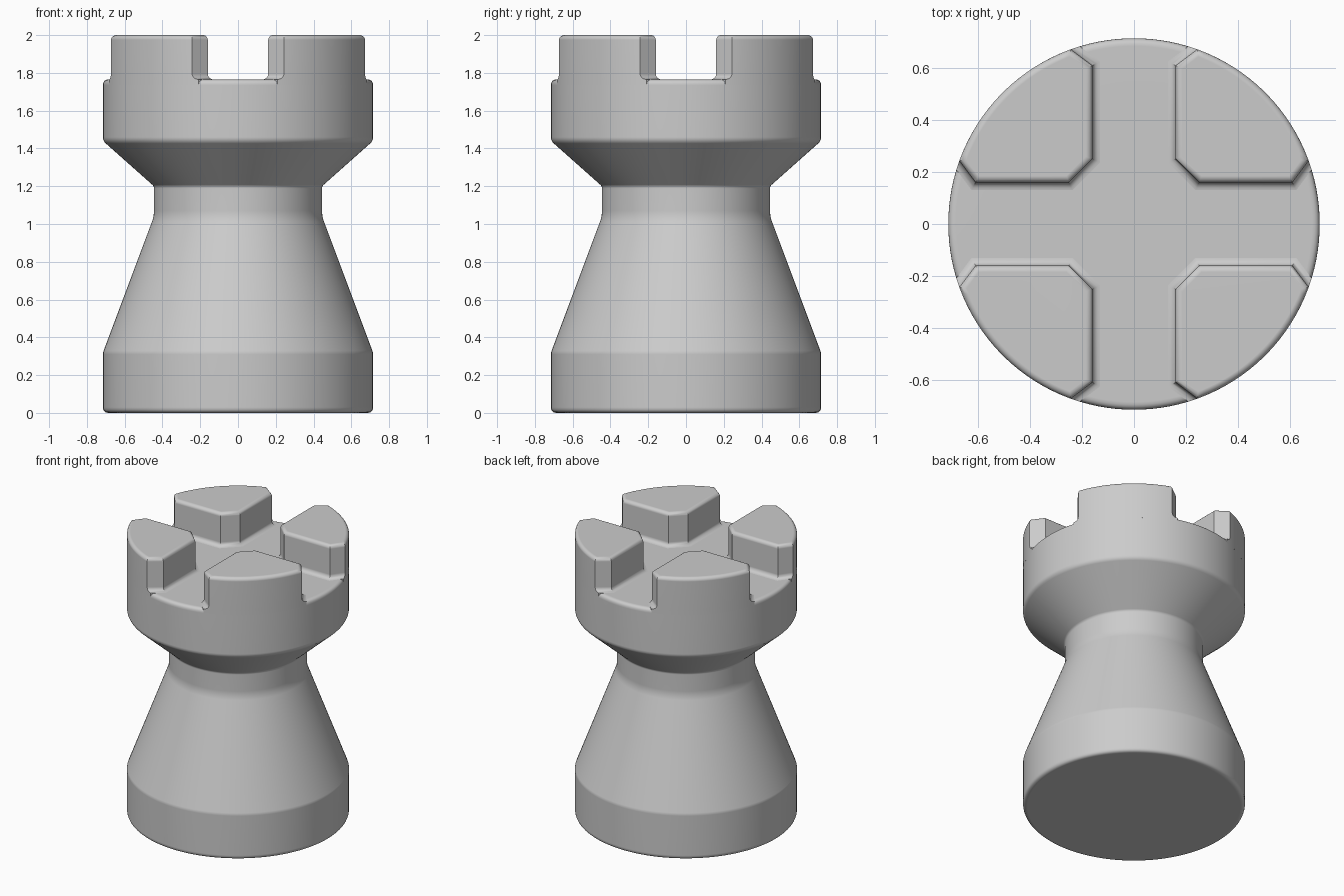
import bpy, bmesh
from math import sin, cos, pi, sqrt, atan2
from mathutils import Vector, Matrix

cube = bpy.data.objects.get("Cube")
if cube:
    bpy.data.objects.remove(cube, do_unlink=True)

R = 0.715        # outer radius of base and head
FLOOR = 1.765    # floor of the notches
TOP = 2.0
SEGMENTS = 128

stone = bpy.data.materials.new("stone grey")
stone.use_nodes = True
GREY = (0.6, 0.6, 0.6, 1)
stone.diffuse_color = GREY
stone.node_tree.nodes["Principled BSDF"].inputs["Base Color"].default_value = GREY


def finish(bm, name):
    bmesh.ops.recalc_face_normals(bm, faces=bm.faces)
    mesh = bpy.data.meshes.new(name)
    bm.to_mesh(mesh)
    bm.free()
    mesh.materials.append(stone)
    obj = bpy.data.objects.new(name, mesh)
    bpy.context.collection.objects.link(obj)
    bpy.ops.object.select_all(action='DESELECT')
    obj.select_set(True)
    bpy.context.view_layer.objects.active = obj
    bpy.ops.object.shade_smooth_by_angle(angle=pi / 5)
    weighted = obj.modifiers.new("weighted normals", 'WEIGHTED_NORMAL')
    weighted.keep_sharp = True
    return obj


def loft(bm, rings):
    """Skin a stack of equal-length point rings and cap both ends."""
    loops = [[bm.verts.new(p) for p in ring] for ring in rings]
    for low, high in zip(loops, loops[1:]):
        for i in range(len(low)):
            j = (i + 1) % len(low)
            bm.faces.new((low[i], low[j], high[j], high[i]))
    bm.faces.new(loops[0][::-1])
    bm.faces.new(loops[-1])


def rounded(profile, steps=5):
    """Round each (radius, height, rounding) corner of a profile."""
    points = []
    for i, (r, z, size) in enumerate(profile):
        p = Vector((r, z))
        if not size:
            points.append(p)
            continue
        before = Vector(profile[i - 1][:2]) - p
        after = Vector(profile[i + 1][:2]) - p
        a, b = p + before.normalized() * size, p + after.normalized() * size
        for k in range(steps + 1):
            t = k / steps
            points.append(a * (1 - t) ** 2 + p * 2 * t * (1 - t) + b * t * t)
    return points


# Turned body: base, tapered shaft, neck and flared head
profile = [(0.5, 0, 0), (R, 0, 0.03), (R, 0.32, 0.01), (0.445, 1.04, 0.03),
           (0.445, 1.2, 0.012), (R, 1.44, 0.02), (R, FLOOR, 0.03), (0.5, FLOOR, 0)]
bm = bmesh.new()
loft(bm, [[(r * cos(2 * pi * i / SEGMENTS), r * sin(2 * pi * i / SEGMENTS), z)
           for i in range(SEGMENTS)] for r, z in rounded(profile)])
finish(bm, "body")


def merlon_outline(inset, radius, z, arc_steps=24):
    """Quarter-disc plan with cut corners, shrunk by an inset."""
    wall = 0.16 + inset
    corner = 0.41 + inset * sqrt(2) - wall
    c = 0.392 - inset
    end = (c + 0.6 * wall) / 0.8
    t = sqrt(radius ** 2 - c ** 2)
    start = atan2(0.8 * t - 0.6 * c, 0.6 * t + 0.8 * c)
    span = pi / 2 - 2 * start
    arc = [(radius * cos(start + span * i / arc_steps),
            radius * sin(start + span * i / arc_steps)) for i in range(arc_steps + 1)]
    plan = [(wall, corner), (corner, wall), (end, wall)] + arc + [(wall, end)]
    return [(x, y, z) for x, y in plan]


# One merlon: flared foot, straight walls, rounded top edge
FOOT, EDGE, STEPS = 0.03, 0.025, 5
angles = [pi / 2 * k / STEPS for k in range(STEPS + 1)]
rings = [merlon_outline(-FOOT, R, FLOOR - FOOT)]
rings += [merlon_outline(-FOOT * (1 - sin(a)), R, FLOOR + FOOT * (1 - cos(a))) for a in angles]
rings += [merlon_outline(EDGE * (1 - cos(a)), R - EDGE * (1 - cos(a)),
                         TOP - EDGE * (1 - sin(a))) for a in angles]

# Four merlons around the rim
places = ("back_left", "back_right", "front_right", "front_left")
for quarter, place in enumerate(places):
    bm = bmesh.new()
    loft(bm, rings)
    bm.transform(Matrix.Rotation(quarter * pi / 2, 4, 'Z'))
    finish(bm, "merlon_" + place)
